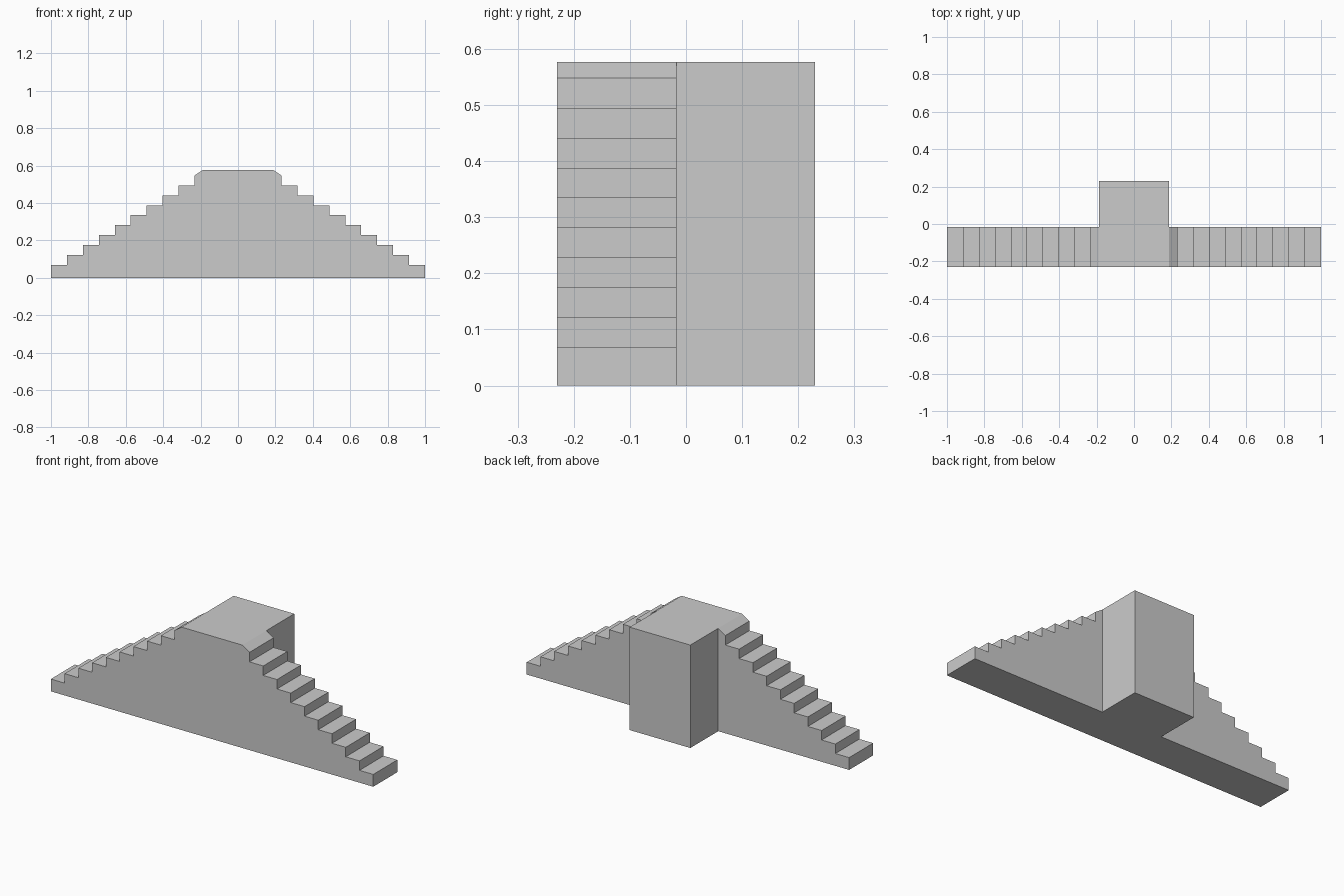
import bpy, bmesh

if "Cube" in bpy.data.objects:
    bpy.data.objects.remove(bpy.data.objects["Cube"])

FRONT, MID, BACK = -0.23, -0.017, 0.23
TOP, HALF = 0.577, 0.188
RUN, RISE, FIRST = 0.0853, 0.0532, 0.069

# right half of the stair outline, from the ground up to the landing
right = [(HALF, 0), (1, 0)]
for i in range(9):
    x, z = 1 - i * RUN, FIRST + i * RISE
    right += [(x, z), (x - RUN, z)]
right += [(0.232, 0.548), (HALF, TOP)]
outline = right + [(-x, z) for x, z in reversed(right)]

# double flight of steps
bm = bmesh.new()
face = bm.faces.new([bm.verts.new((x, FRONT, z)) for x, z in outline])
ext = bmesh.ops.extrude_face_region(bm, geom=[face])["geom"]
back_verts = [v for v in ext if isinstance(v, bmesh.types.BMVert)]
bmesh.ops.translate(bm, verts=back_verts, vec=(0, MID - FRONT, 0))

# split the rear wall and pull its centre back to form the landing block
for s in (-1, 1):
    pair = [v for v in back_verts if abs(v.co.x - s * HALF) < 1e-4]
    bmesh.ops.connect_verts(bm, verts=pair)
centre = [f for f in bm.faces if abs(f.calc_center_median().x) < 1e-3
          and all(abs(v.co.y - MID) < 1e-4 and abs(v.co.x) < HALF + 1e-3 for v in f.verts)]
ext = bmesh.ops.extrude_face_region(bm, geom=centre)["geom"]
bmesh.ops.translate(bm, verts=[v for v in ext if isinstance(v, bmesh.types.BMVert)],
                    vec=(0, BACK - MID, 0))

# merge coplanar faces so the landing and underside are continuous
bmesh.ops.dissolve_limit(bm, angle_limit=0.01, verts=bm.verts[:], edges=bm.edges[:])
bmesh.ops.recalc_face_normals(bm, faces=bm.faces[:])

mesh = bpy.data.meshes.new("double_staircase")
bm.to_mesh(mesh)
bm.free()
obj = bpy.data.objects.new("double_staircase", mesh)
bpy.context.collection.objects.link(obj)
